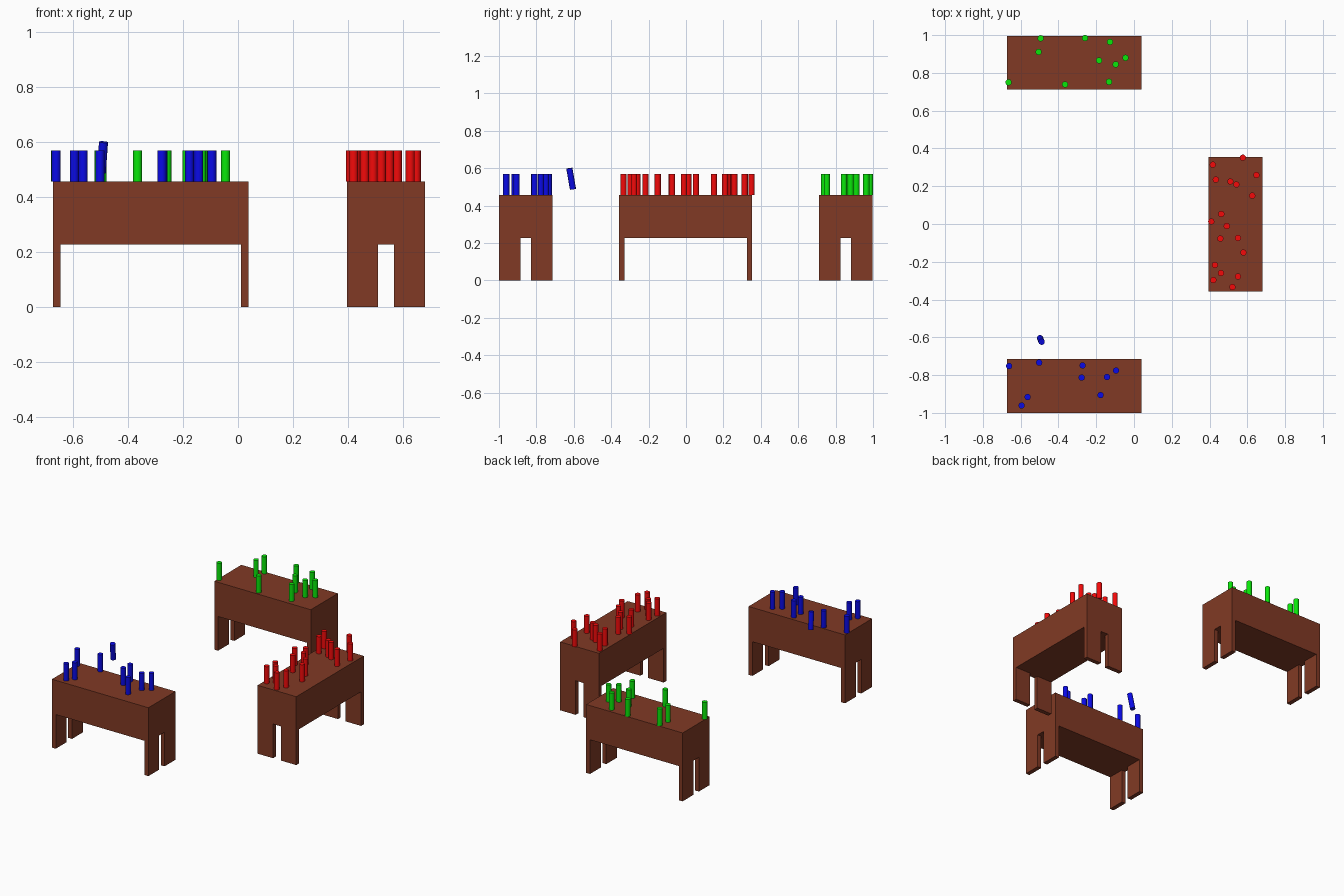
import bpy, bmesh
from mathutils import Vector, Matrix

if "Cube" in bpy.data.objects:
    bpy.data.objects.remove(bpy.data.objects["Cube"])

L, W, H = 0.712, 0.285, 0.456      # table length, width, height
LEG_H, LEG_T = H / 2, 0.0285       # leg height and thickness
R, PEG_H = 0.0165, 0.114           # peg radius and height


def material(name, rgb):
    m = bpy.data.materials.new(name)
    m.diffuse_color = (*rgb, 1)
    m.use_nodes = True
    m.node_tree.nodes["Principled BSDF"].inputs["Base Color"].default_value = m.diffuse_color
    return m


brown = material("brown", (0.22, 0.042, 0.018))
red = material("red", (0.9, 0.003, 0.003))
green = material("green", (0.003, 0.8, 0.003))
blue = material("blue", (0.003, 0.003, 0.8))


def table(name, x, y, sideways=False):
    # solid thick top plus four slab legs, one mesh
    bm = bmesh.new()

    def box(cx, cy, cz, sx, sy, sz):
        bmesh.ops.create_cube(bm, size=1, matrix=Matrix.Translation((cx, cy, cz))
                              @ Matrix.Diagonal((sx, sy, sz, 1)))

    box(0, 0, (LEG_H + H) / 2, L, W, H - LEG_H)
    leg_w = W * 0.4
    for i in (-1, 1):
        for j in (-1, 1):
            box(i * (L - LEG_T) / 2, j * (W - leg_w) / 2, LEG_H / 2, LEG_T, leg_w, LEG_H)
    me = bpy.data.meshes.new(name)
    bm.to_mesh(me)
    bm.free()
    me.materials.append(brown)
    ob = bpy.data.objects.new(name, me)
    ob.location = (x, y, 0)
    ob.rotation_euler.z = 1.5707963 if sideways else 0
    bpy.context.collection.objects.link(ob)


def peg(name, mat, centre, axis=(0, 0, 1)):
    bpy.ops.mesh.primitive_cylinder_add(
        vertices=20, radius=R, depth=PEG_H, location=centre,
        rotation=Vector(axis).to_track_quat('Z', 'Y').to_euler())
    ob = bpy.context.object
    ob.name = name
    ob.data.materials.append(mat)
    bpy.ops.object.shade_smooth_by_angle()


# three tables
table("front_table", -0.317, -0.8575)
table("back_table", -0.317, 0.854)
table("right_table", 0.538, -0.002, True)

# standing pegs, scattered over each table
pegs = {
    "green_peg": (green, [(-.494, .983), (-.259, .984), (-.127, .964), (-.505, .911), (-.185, .866),
                          (-.097, .845), (-.045, .88), (-.664, .75), (-.365, .739), (-.132, .753)]),
    "blue_peg": (blue, [(-.661, -.752), (-.502, -.734), (-.272, -.749), (-.277, -.813), (-.143, -.81),
                        (-.095, -.776), (-.177, -.906), (-.563, -.916), (-.595, -.961)]),
    "red_peg": (red, [(.576, .351), (.417, .314), (.648, .259), (.433, .235), (.51, .225),
                      (.542, .209), (.626, .15), (.462, .053), (.409, .013), (.491, -.011),
                      (.457, -.077), (.55, -.074), (.579, -.151), (.428, -.217), (.46, -.26),
                      (.42, -.297), (.55, -.278), (.521, -.334)]),
}
for name, (mat, spots) in pegs.items():
    for x, y in spots:
        peg(name, mat, (x, y, H + PEG_H / 2))

# tilted peg in the air beside the front table
peg("tilted_blue_peg", blue, (-.493, -.614, .544), (.008, -.019, .11))
